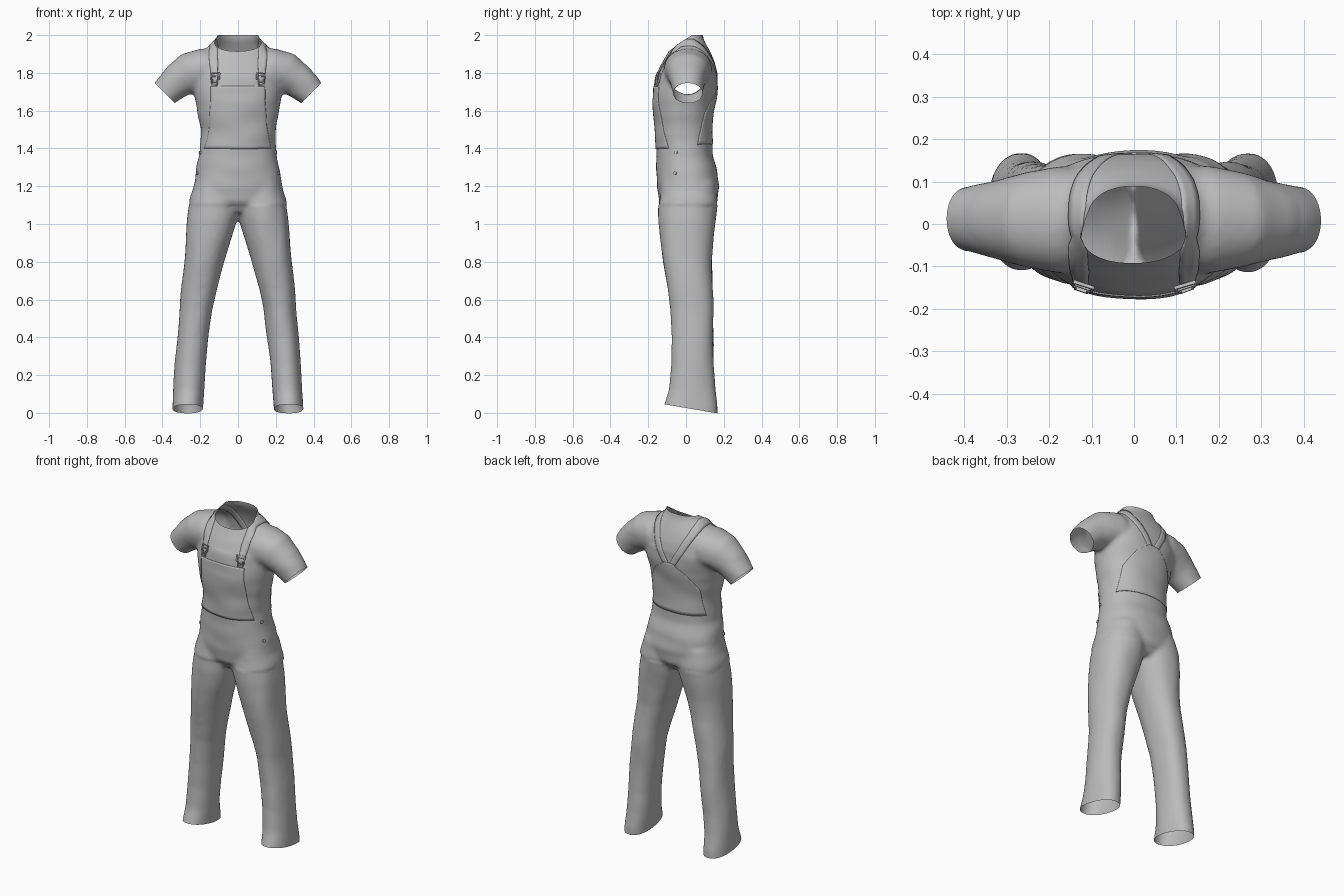
import bpy, bmesh, math
from mathutils import Vector, noise
from mathutils.bvhtree import BVHTree

cube = bpy.data.objects.get("Cube")
if cube:
    bpy.data.objects.remove(cube, do_unlink=True)

grey = bpy.data.materials.new("grey cloth")
grey.use_nodes = True
grey.diffuse_color = (0.5, 0.5, 0.5, 1)
grey.node_tree.nodes["Principled BSDF"].inputs["Base Color"].default_value = (0.5, 0.5, 0.5, 1)


def add_object(name, bm):
    mesh = bpy.data.meshes.new(name)
    bm.to_mesh(mesh)
    bm.free()
    mesh.materials.append(grey)
    obj = bpy.data.objects.new(name, mesh)
    bpy.context.scene.collection.objects.link(obj)
    for poly in mesh.polygons:
        poly.use_smooth = True
    return obj


def loft(bm, rings, power=2.0, count=40):
    """Closed tube through rings of (centre, axis_a, axis_b)."""
    loops = []
    for centre, a, b in rings:
        loop = []
        for i in range(count):
            t = 2 * math.pi * i / count
            c, s = math.cos(t), math.sin(t)
            u = math.copysign(abs(c) ** (2 / power), c)
            v = math.copysign(abs(s) ** (2 / power), s)
            loop.append(bm.verts.new(Vector(centre) + Vector(a) * u + Vector(b) * v))
        loops.append(loop)
    for lo, hi in zip(loops, loops[1:]):
        for i in range(count):
            j = (i + 1) % count
            bm.faces.new((lo[i], lo[j], hi[j], hi[i]))
    bm.faces.new(loops[0][::-1])
    bm.faces.new(loops[-1])


def upright(z, x0, x1, y0, y1):
    return (((x0 + x1) / 2, (y0 + y1) / 2, z), ((x1 - x0) / 2, 0, 0), (0, (y1 - y0) / 2, 0))


# Torso: height, half width, front, back
torso = [(1.06, .10, -.10, .12), (1.12, .225, -.145, .165), (1.2, .24, -.155, .175),
         (1.28, .222, -.157, .165), (1.36, .205, -.158, .145), (1.45, .197, -.16, .135),
         (1.55, .207, -.167, .137), (1.65, .226, -.175, .155), (1.72, .238, -.172, .167),
         (1.79, .238, -.158, .167), (1.85, .225, -.13, .153), (1.9, .195, -.10, .134),
         (1.94, .158, -.08, .114), (1.98, .114, -.077, .094), (2.02, .106, -.077, .086),
         (2.1, .106, -.077, .086)]
# Legs: height, inner, outer, front, back
legs = [(-.06, .19, .35, -.125, .17), (.04, .187, .345, -.115, .168), (.12, .182, .34, -.09, .155),
        (.25, .172, .333, -.077, .146), (.4, .155, .322, -.077, .146), (.55, .137, .307, -.084, .146),
        (.65, .115, .3, -.097, .14), (.8, .073, .287, -.122, .137), (.92, .036, .277, -.137, .146),
        (1.03, .003, .267, -.146, .16), (1.12, -.015, .255, -.145, .167), (1.22, .0, .23, -.13, .155)]
# Sleeves: centre x, centre z, half depth, half height, tilt in degrees
sleeves = [(.08, 1.82, .11, .105, 5), (.17, 1.82, .128, .112, 14), (.25, 1.802, .113, .11, 27),
           (.32, 1.757, .092, .093, 38), (.388, 1.693, .078, .075, 45), (.45, 1.631, .076, .073, 45)]

bm = bmesh.new()
loft(bm, [upright(z, -w, w, f, b) for z, w, f, b in torso], 2.25)
for side in (-1, 1):
    loft(bm, [upright(z, side * i, side * o, f, b) for z, i, o, f, b in legs], 2.2)
    rings = []
    for x, z, d, h, deg in sleeves:
        t = math.radians(deg)
        rings.append(((side * x, .01, z), (0, d, 0),
                      (side * h * math.sin(t), 0, h * math.cos(t))))
    loft(bm, rings, 2.1)
bmesh.ops.recalc_face_normals(bm, faces=bm.faces[:])
draft = add_object("draft", bm)

# Fuse the tubes into one seamless cloth surface
fuse = draft.modifiers.new("fuse", 'REMESH')
fuse.mode = 'VOXEL'
fuse.voxel_size = 0.011
soften = draft.modifiers.new("soften", 'SMOOTH')
soften.factor = 0.5
soften.iterations = 10
fused = bpy.data.meshes.new_from_object(draft.evaluated_get(bpy.context.evaluated_depsgraph_get()))
bpy.data.objects.remove(draft, do_unlink=True)
bm = bmesh.new()
bm.from_mesh(fused)
bpy.data.meshes.remove(fused)

# Gentle cloth folds, stretched sideways at the waist and lengthwise on the legs
bm.normal_update()
for v in bm.verts:
    x, y, z = v.co
    scale = (9, 9, 4) if z < 1.1 else (5, 5, 11)
    amount = .007 if z < 1.8 else .003
    fold = noise.noise(Vector((x * scale[0], y * scale[1], z * scale[2])))
    v.co += v.normal * fold * amount


def cut(point, normal, keep):
    faces = [f for f in bm.faces if keep(f.calc_center_median())]
    geom = set(faces)
    for f in faces:
        geom.update(f.edges)
        geom.update(f.verts)
    bmesh.ops.bisect_plane(bm, geom=list(geom), plane_co=point, plane_no=normal, clear_outer=True)


# Open the neck, sleeves and trouser hems
cut((0, 0, 2.0), (0, 0, 1), lambda c: c.z > 1.9)
cut((0, -.077, 1.925), (0, -.7, 1), lambda c: c.z > 1.88 and abs(c.x) < .15)
cut((0, 0, .026), (0, -.17, -1), lambda c: c.z < .2)
for side in (-1, 1):
    cut((side * .388, 0, 1.693), (side, 0, -1), lambda c: c.x * side > .28 and c.z > 1.5)

surface = BVHTree.FromBMesh(bm)
add_object("overalls_and_shirt", bm)


def snap(p, lift):
    co, normal, _, _ = surface.find_nearest(Vector(p))
    return co + normal * lift


def resample(points, steps):
    out = []
    for a, b in zip(points, points[1:]):
        out += [Vector(a).lerp(Vector(b), i / steps) for i in range(steps)]
    return out + [Vector(points[-1])]


def patch(name, rail_a, rail_b, across, lift=.003, steps=8):
    """Thin cloth panel between two rails, laid onto the body."""
    bm = bmesh.new()
    rows = []
    for a, b in zip(resample(rail_a, steps), resample(rail_b, steps)):
        rows.append([bm.verts.new(snap(a.lerp(b, i / across), lift)) for i in range(across + 1)])
    for r, s in zip(rows, rows[1:]):
        for i in range(across):
            bm.faces.new((r[i], r[i + 1], s[i + 1], s[i]))
    bmesh.ops.recalc_face_normals(bm, faces=bm.faces[:])
    obj = add_object(name, bm)
    thick = obj.modifiers.new("thickness", 'SOLIDIFY')
    thick.thickness = .005
    thick.offset = 0
    return obj


# Front bib and back panel
def both(points):
    return [(-x, y, z) for x, y, z in points], points


patch("front_bib", *both([(.155, -.17, 1.73), (.155, -.17, 1.65), (.17, -.15, 1.52), (.185, -.1, 1.4)]), 24, .001)
patch("back_panel", *both([(.03, .18, 1.73), (.11, .17, 1.67), (.18, .12, 1.58), (.195, .07, 1.42)]), 24, .001)

# Straps over the shoulders, meeting at the middle of the back
for side, label in ((1, "left"), (-1, "right")):
    inner = [(.108, -.16, 1.75), (.108, -.12, 1.86), (.112, -.04, 1.97), (.115, .04, 1.98),
             (.10, .12, 1.92), (.055, .17, 1.82), (.0, .18, 1.72)]
    outer = [(.15, -.16, 1.75), (.15, -.12, 1.86), (.158, -.04, 1.95), (.16, .04, 1.95),
             (.145, .12, 1.91), (.10, .17, 1.82), (.04, .18, 1.72)]
    patch(label + "_strap", [(side * x, y, z) for x, y, z in inner],
          [(side * x, y, z) for x, y, z in outer], 3, .0005, 6)

    # Buckle: loop frame with two bars and a button, bent onto the bib
    bm = bmesh.new()
    for dx, dz, w, h in ((-.026, .012, .007, .04), (.026, .012, .007, .04), (0, .032, .056, .006),
                         (0, .012, .044, .006), (-.016, -.02, .006, .03), (.016, -.02, .006, .03),
                         (0, -.036, .036, .008)):
        made = bmesh.ops.create_cube(bm, size=1)["verts"]
        for v in made:
            p = Vector((side * .128 + dx + v.co.x * w, -.165, 1.775 + dz + v.co.z * h))
            v.co = snap(p, .007 - v.co.y * .008)
    bmesh.ops.recalc_face_normals(bm, faces=bm.faces[:])
    buckle = add_object(label + "_buckle", bm)
    for poly in buckle.data.polygons:
        poly.use_smooth = False

    # Side buttons at the hip
    for i, z in enumerate((1.27, 1.38)):
        p = snap((side * .22, -.06, z), .003)
        n = surface.find_nearest(p)[1]
        bpy.ops.mesh.primitive_cylinder_add(vertices=12, radius=.009, depth=.008, location=p,
                                            rotation=n.to_track_quat('Z', 'Y').to_euler())
        button = bpy.context.object
        button.name = f"{label}_hip_button_{i + 1}"
        button.data.materials.append(grey)
